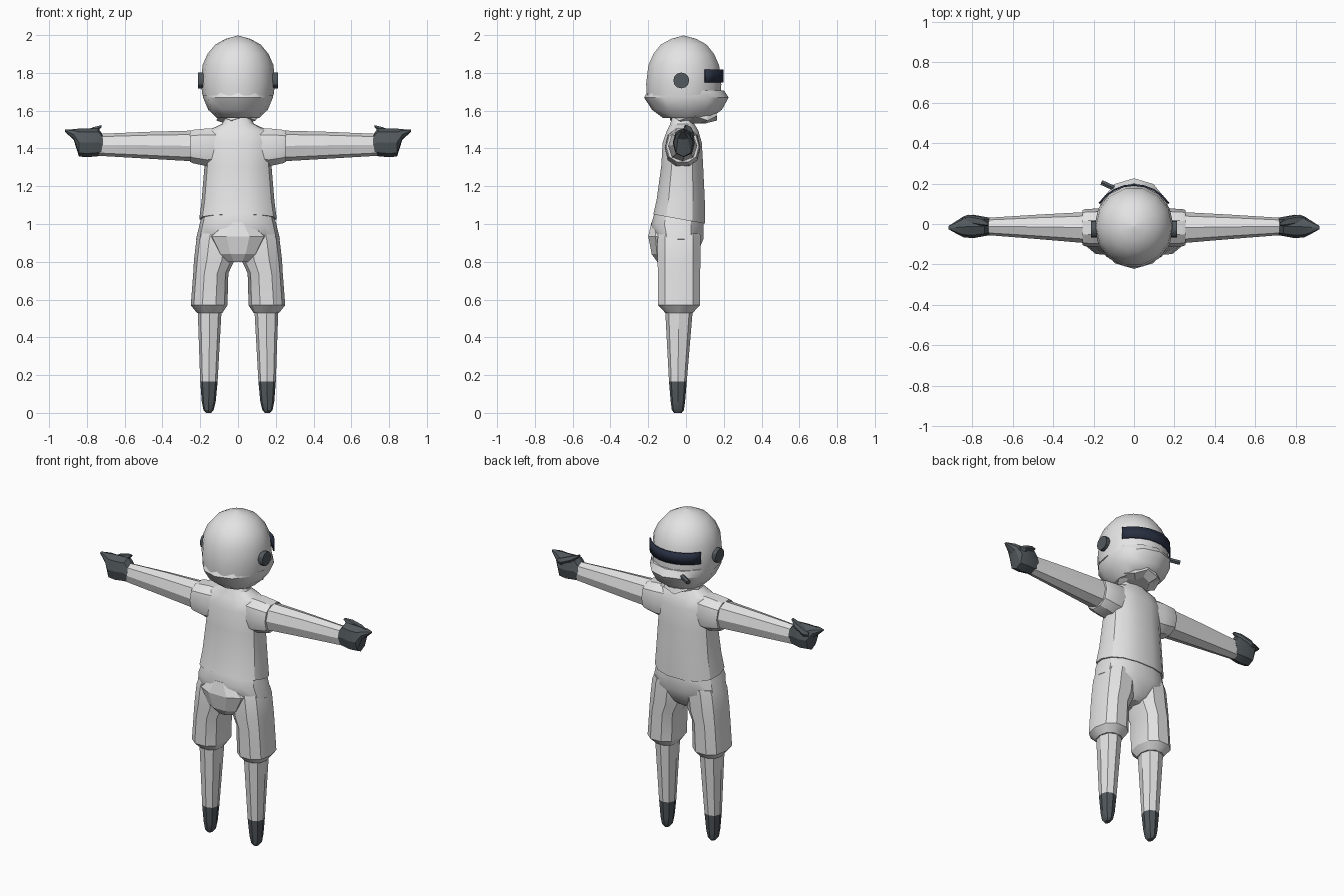
import bpy, bmesh
from math import sin, cos, pi, radians, copysign
from mathutils import Vector

cube = bpy.data.objects.get("Cube")
if cube:
    bpy.data.objects.remove(cube)


def material(name, rgb):
    m = bpy.data.materials.new(name)
    m.use_nodes = True
    m.diffuse_color = (*rgb, 1)
    m.node_tree.nodes["Principled BSDF"].inputs["Base Color"].default_value = (*rgb, 1)
    return m


SUIT = material("pale grey", (0.77, 0.77, 0.77))
DARK = material("dark slate", (0.085, 0.1, 0.11))
GLASS = material("navy glass", (0.022, 0.03, 0.055))


def finish(bm, name, mats, angle):
    bmesh.ops.recalc_face_normals(bm, faces=bm.faces[:])
    mesh = bpy.data.meshes.new(name)
    bm.to_mesh(mesh)
    bm.free()
    for m in mats:
        mesh.materials.append(m)
    ob = bpy.data.objects.new(name, mesh)
    bpy.context.collection.objects.link(ob)
    bpy.ops.object.select_all(action="DESELECT")
    ob.select_set(True)
    bpy.context.view_layer.objects.active = ob
    bpy.ops.object.shade_smooth_by_angle(angle=radians(angle))
    return ob


def power(v, e):
    return copysign(abs(v) ** e, v)


def loft(name, rings, mats, n=12, axis="z", side=1, square=0.85, angle=30, jag=0, dark_below=None):
    """Skin oval rings (position, centre a, centre b, radius a, radius b, optional tilt)."""
    bm = bmesh.new()
    loops = []
    for pos, ca, cb, ra, rb, *tilt in rings:
        loop = []
        for i in range(n):
            t = 2 * pi * i / n
            a = ca + ra * power(cos(t), square)
            b = cb + rb * power(sin(t), square)
            c = pos + (tilt[0] * b if tilt else 0) + jag * (-1) ** i
            p = (a, b, c) if axis == "z" else (c, a, b)
            loop.append(bm.verts.new((p[0] * side, p[1], p[2])))
        loops.append(loop)
    for lo, hi in zip(loops, loops[1:]):
        for i in range(n):
            j = (i + 1) % n
            bm.faces.new((lo[i], lo[j], hi[j], hi[i]))
    bm.faces.new(loops[0])
    bm.faces.new(loops[-1])
    if dark_below is not None:
        for f in bm.faces:
            f.material_index = int(f.calc_center_median().z < dark_below)
    return finish(bm, name, mats, angle)


def rod(name, start, end, radius, mat, sides):
    start, end = Vector(start), Vector(end)
    d = end - start
    bm = bmesh.new()
    bmesh.ops.create_cone(bm, cap_ends=True, segments=sides, radius1=radius,
                          radius2=radius, depth=d.length)
    turn = d.to_track_quat("Z", "Y")
    for v in bm.verts:
        v.co = turn @ v.co + (start + end) / 2
    return finish(bm, name, [mat], 30)


# Shirt body
loft("shirt", [(1.02, 0, -.036, .205, .14, -.18), (1.13, 0, -.028, .192, .13),
               (1.31, 0, -.02, .177, .113), (1.43, 0, -.02, .185, .106),
               (1.495, 0, -.018, .16, .085), (1.53, 0, -.02, .085, .065),
               (1.58, 0, -.02, .06, .05)], [SUIT], n=14)

# Shorts seat and rear pad
loft("shorts_seat", [(1.05, 0, -.035, .185, .13, -.15), (1.0, 0, -.045, .203, .142),
                     (.92, 0, -.035, .222, .13), (.83, 0, -.035, .11, .09),
                     (.805, 0, -.035, .04, .06)], [SUIT], n=14)
loft("rear_pad", [(1.01, 0, -.13, .07, .055), (.935, 0, -.085, .165, .12),
                  (.84, 0, -.1, .11, .085), (.8, 0, -.1, .06, .055)], [SUIT], n=10, angle=20)

# Head, chin guard and jagged collar
loft("helmet", [(1.68, 0, -.012, .188, .2), (1.74, 0, -.012, .196, .204),
                (1.84, 0, -.012, .188, .192), (1.9, 0, -.012, .162, .165),
                (1.95, 0, -.012, .12, .124), (1.98, 0, -.012, .066, .068),
                (1.997, 0, -.012, .004, .004)],
     [SUIT], n=14, square=1, angle=60)
loft("chin_guard", [(1.708, 0, 0, .185, .2), (1.67, 0, .002, .185, .224),
                    (1.605, 0, .005, .158, .185), (1.56, 0, .005, .11, .125)],
     [SUIT], n=12, square=.95, angle=40)
loft("collar", [(1.59, 0, .04, .1, .12), (1.56, 0, .04, .115, .13), (1.545, 0, .03, .07, .08)],
     [SUIT], n=10, square=1, angle=15, jag=.012)

# Curved visor plate
bm = bmesh.new()
STEPS = 8
columns = []
for i in range(STEPS + 1):
    t = radians(34 + 112 * i / STEPS)
    columns.append([bm.verts.new((.207 * cos(t), -.014 + .207 * sin(t), z)) for z in (1.748, 1.818)])
for p, q in zip(columns, columns[1:]):
    bm.faces.new((p[0], q[0], q[1], p[1]))
visor = finish(bm, "visor", [GLASS], 30)
shell = visor.modifiers.new("thickness", "SOLIDIFY")
shell.thickness = .009
shell.offset = 0

# Microphone stub
rod("microphone", (-.095, .175, 1.68), (-.16, .205, 1.67), .014, DARK, 6)

for side, word in ((1, "left"), (-1, "right")):
    # Ear pads
    rod(word + "_ear_pad", (side * .17, -.025, 1.76), (side * .212, -.025, 1.76), .042, DARK, 12)

    # Sleeve and arm
    loft(word + "_sleeve", [(.1, -.018, 1.408, .085, .1), (.165, -.018, 1.406, .095, .104),
                            (.24, -.018, 1.41, .092, .092), (.255, -.018, 1.411, .086, .085)],
         [SUIT], n=10, axis="x", side=side)
    loft(word + "_arm", [(.22, -.018, 1.413, .078, .082), (.48, -.014, 1.417, .06, .071),
                         (.735, -.012, 1.419, .042, .058)],
         [SUIT], n=8, axis="x", side=side)

    # Mitten hand with pointed fingertips and a thumb
    loft(word + "_hand", [(.715, -.012, 1.422, .044, .05), (.74, -.012, 1.433, .048, .074),
                          (.795, -.012, 1.43, .058, .076), (.842, -.014, 1.431, .052, .074),
                          (.87, -.016, 1.474, .036, .028), (.917, -.018, 1.494, .008, .005)],
         [DARK], n=8, axis="x", side=side, angle=20)
    loft(word + "_thumb", [(.722, .0, 1.518, .01, .006), (.76, .012, 1.495, .024, .022),
                           (.82, .022, 1.47, .024, .026), (.85, .022, 1.465, .012, .014)],
         [DARK], n=6, axis="x", side=side, angle=20)

    # Shorts leg with a cuff that turns in
    loft(word + "_shorts_leg", [(.95, .108, -.035, .1, .115), (.92, .112, -.037, .108, .118),
                                (.81, .125, -.037, .108, .118), (.74, .144, -.037, .093, .117),
                                (.57, .153, -.037, .097, .117), (.53, .15, -.037, .068, .076)],
         [SUIT], n=10, side=side)

    # Lower leg with a dark foot
    loft(word + "_leg", [(.56, .15, -.037, .064, .074), (.165, .154, -.043, .046, .047),
                         (.06, .155, -.043, .037, .038), (.015, .156, -.043, .027, .032),
                         (.0, .156, -.043, .014, .02)],
         [SUIT, DARK], n=8, side=side, dark_below=.16)
